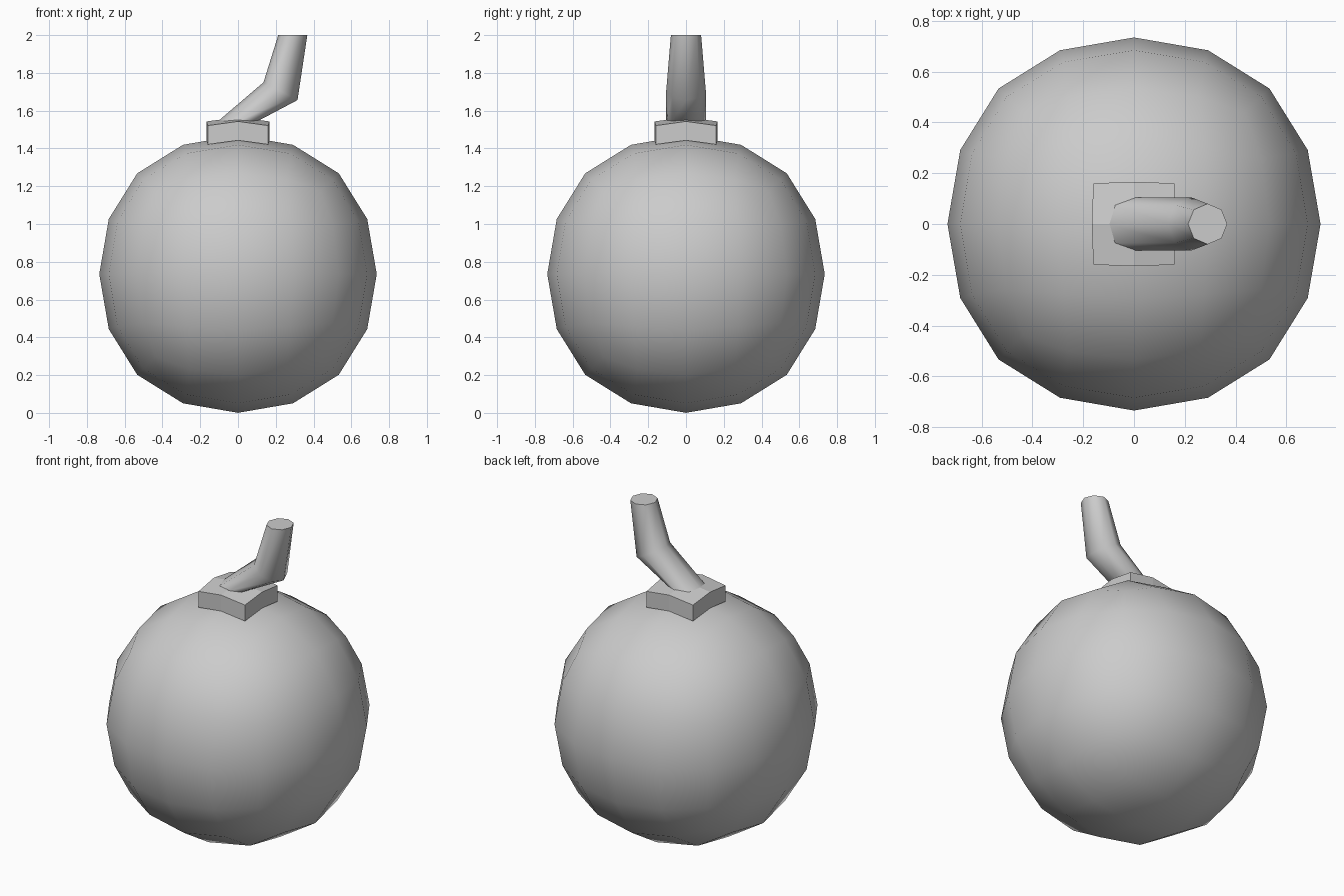
import bpy, bmesh, math
from mathutils import Vector

cube = bpy.data.objects.get("Cube")
if cube:
    bpy.data.objects.remove(cube)

grey = bpy.data.materials.new("plain_grey")
grey.use_nodes = True
colour = (0.6, 0.6, 0.6, 1)
grey.diffuse_color = colour
grey.node_tree.nodes["Principled BSDF"].inputs["Base Color"].default_value = colour


def make_object(name, bm):
    bmesh.ops.recalc_face_normals(bm, faces=bm.faces)
    mesh = bpy.data.meshes.new(name)
    bm.to_mesh(mesh)
    bm.free()
    mesh.materials.append(grey)
    obj = bpy.data.objects.new(name, mesh)
    bpy.context.collection.objects.link(obj)
    return obj


# Round body: a cube smoothed by subdivision
RADIUS = 0.735
bm = bmesh.new()
bmesh.ops.create_cube(bm, size=1.75)
for f in bm.faces:
    f.smooth = True
body = make_object("body", bm)
body.location.z = RADIUS
sub = body.modifiers.new("rounding", 'SUBSURF')
sub.levels = sub.render_levels = 2

# Collar: a small patch that follows the body's top, thickened upwards
bm = bmesh.new()
bmesh.ops.create_grid(bm, x_segments=2, y_segments=2, size=0.16)
for v in bm.verts:
    on_axis = min(abs(v.co.x), abs(v.co.y)) < 0.01
    if on_axis:
        v.co *= 1.04
    v.co.z = 1.465 - 0.022 * round((v.co.xy.length / 0.16) ** 2)
top = bmesh.ops.extrude_face_region(bm, geom=bm.faces[:])["geom"]
bmesh.ops.translate(bm, vec=(0, 0, 0.1),
                    verts=[v for v in top if isinstance(v, bmesh.types.BMVert)])
make_object("collar", bm)

# Bent stem: octagonal rings (centre, half width along x with its tilt, half width along y)
rings = [((0, 0, 1.545), (0.105, 0, 0), 0.105),
         ((0.225, 0, 1.703), (0.09, 0, -0.047), 0.105),
         ((0.29, 0, 2.0), (0.077, 0, 0), 0.08)]
SIDES = 8
bm = bmesh.new()
loops = []
for centre, across, depth in rings:
    loop = []
    for i in range(SIDES):
        a = math.tau * i / SIDES
        point = Vector(centre) + Vector(across) * math.cos(a)
        point.y += depth * math.sin(a)
        loop.append(bm.verts.new(point))
    loops.append(loop)
for low, high in zip(loops, loops[1:]):
    for i in range(SIDES):
        j = (i + 1) % SIDES
        bm.faces.new((low[i], low[j], high[j], high[i])).smooth = True
bm.faces.new(loops[0])
bm.faces.new(loops[-1])
# Keep the cut ends crisp
for e in bm.edges:
    e.smooth = all(f.smooth for f in e.link_faces)
make_object("stem", bm)
